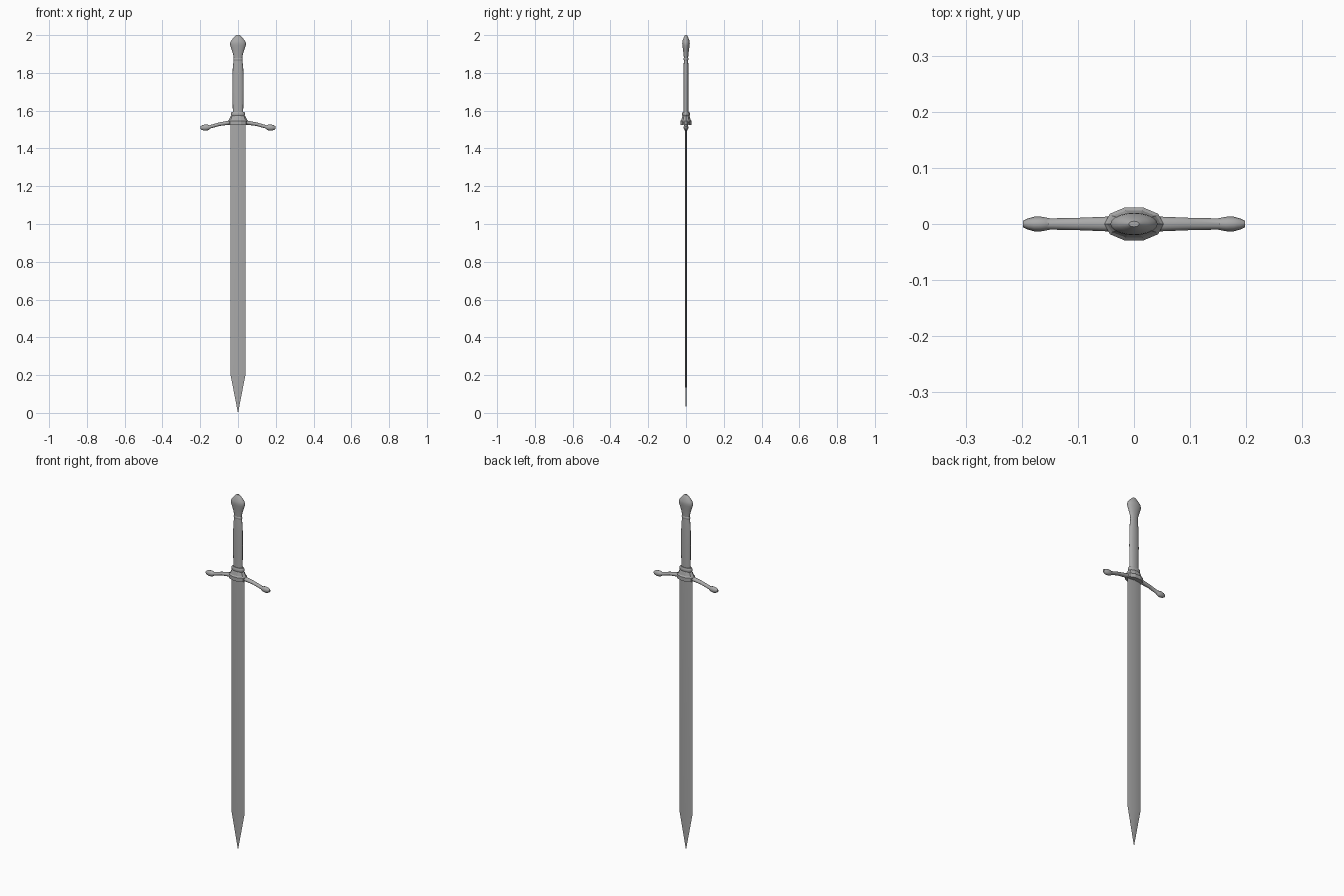
import bpy, bmesh, math
from mathutils import Vector

if "Cube" in bpy.data.objects:
    bpy.data.objects.remove(bpy.data.objects["Cube"])

steel = bpy.data.materials.new("dark_steel")
steel.diffuse_color = (0.40, 0.40, 0.40, 1)
steel.use_nodes = True
steel.node_tree.nodes["Principled BSDF"].inputs["Base Color"].default_value = steel.diffuse_color


def make_object(name, bm, angle=None):
    bmesh.ops.recalc_face_normals(bm, faces=bm.faces)
    mesh = bpy.data.meshes.new(name)
    bm.to_mesh(mesh)
    bm.free()
    mesh.materials.append(steel)
    obj = bpy.data.objects.new(name, mesh)
    bpy.context.collection.objects.link(obj)
    if angle:
        bpy.ops.object.select_all(action='DESELECT')
        obj.select_set(True)
        bpy.context.view_layer.objects.active = obj
        bpy.ops.object.shade_smooth_by_angle(angle=math.radians(angle))
    return obj


def skin_rings(bm, rings):
    loops = [[bm.verts.new(p) for p in ring] for ring in rings]
    for a, b in zip(loops, loops[1:]):
        n = len(a)
        for i in range(n):
            bm.faces.new((a[i], a[(i + 1) % n], b[(i + 1) % n], b[i]))
    bm.faces.new(loops[0][::-1])
    bm.faces.new(loops[-1])


def oval_stack(name, profile, sides, angle=None):
    """Loft ovals along z from (z, half width x, half depth y)."""
    bm = bmesh.new()
    steps = [2 * math.pi * i / sides for i in range(sides)]
    skin_rings(bm, [[(rx * math.cos(t), ry * math.sin(t), z) for t in steps]
                    for z, rx, ry in profile])
    return make_object(name, bm, angle)


def guard_arm(name, path, side, sides=12):
    """Loft ovals across a curved path from (x, z, half depth y, half height)."""
    bm = bmesh.new()
    rings = []
    for i, (x, z, ry, rz) in enumerate(path):
        a, b = path[max(i - 1, 0)], path[min(i + 1, len(path) - 1)]
        d = Vector((b[0] - a[0], 0, b[1] - a[1])).normalized()
        up = Vector((-d.z, 0, d.x))
        ring = []
        for k in range(sides):
            t = 2 * math.pi * k / sides
            p = Vector((x, 0, z)) + up * rz * math.sin(t)
            ring.append((side * p.x, ry * math.cos(t), p.z))
        rings.append(ring)
    skin_rings(bm, rings)
    return make_object(name, bm, 40)


# Blade: flat diamond section with a short straight point
bm = bmesh.new()
skin_rings(bm, [[(w, 0, z), (0, t, z), (-w, 0, z), (0, -t, z)]
                for z, w, t in [(1.55, 0.041, 0.006), (0.21, 0.041, 0.006),
                                (0.0, 0.0004, 0.0004)]])
make_object("blade", bm, 30)

# Guard block: ten-sided, stepping up to the collar
oval_stack("guard_block", [(1.525, 0.053, 0.031), (1.546, 0.053, 0.031),
                           (1.552, 0.048, 0.025), (1.57, 0.039, 0.021),
                           (1.574, 0.034, 0.019)], 10)
oval_stack("collar", [(1.572, 0.034, 0.018), (1.576, 0.037, 0.020),
                      (1.588, 0.037, 0.020), (1.594, 0.033, 0.017)], 20, 35)

# Drooping guard arms with swollen ends
arm_path = [(0.0, 1.537, 0.014, 0.012), (0.05, 1.536, 0.013, 0.011),
            (0.10, 1.528, 0.011, 0.009), (0.15, 1.514, 0.010, 0.009),
            (0.154, 1.512, 0.011, 0.013), (0.165, 1.511, 0.013, 0.016),
            (0.178, 1.510, 0.013, 0.016), (0.189, 1.510, 0.010, 0.013),
            (0.198, 1.510, 0.006, 0.007)]
for label, side in (("left", -1), ("right", 1)):
    guard_arm("guard_arm_" + label, arm_path, side)

# Grip
oval_stack("grip", [(1.585, 0.027, 0.013), (1.62, 0.028, 0.013),
                    (1.72, 0.029, 0.013), (1.82, 0.028, 0.013),
                    (1.85, 0.025, 0.012), (1.88, 0.022, 0.011)], 20, 40)

# Ring and pear-shaped pommel
oval_stack("pommel_ring", [(1.866, 0.023, 0.011), (1.870, 0.025, 0.013),
                           (1.876, 0.025, 0.013), (1.880, 0.022, 0.011)], 20, 40)
oval_stack("pommel", [(1.875, 0.022, 0.011), (1.90, 0.026, 0.013),
                      (1.925, 0.034, 0.016), (1.945, 0.041, 0.019),
                      (1.957, 0.042, 0.020), (1.968, 0.038, 0.019),
                      (1.982, 0.027, 0.014), (1.992, 0.017, 0.010),
                      (1.997, 0.012, 0.007), (2.0, 0.009, 0.005)], 20, 40)
